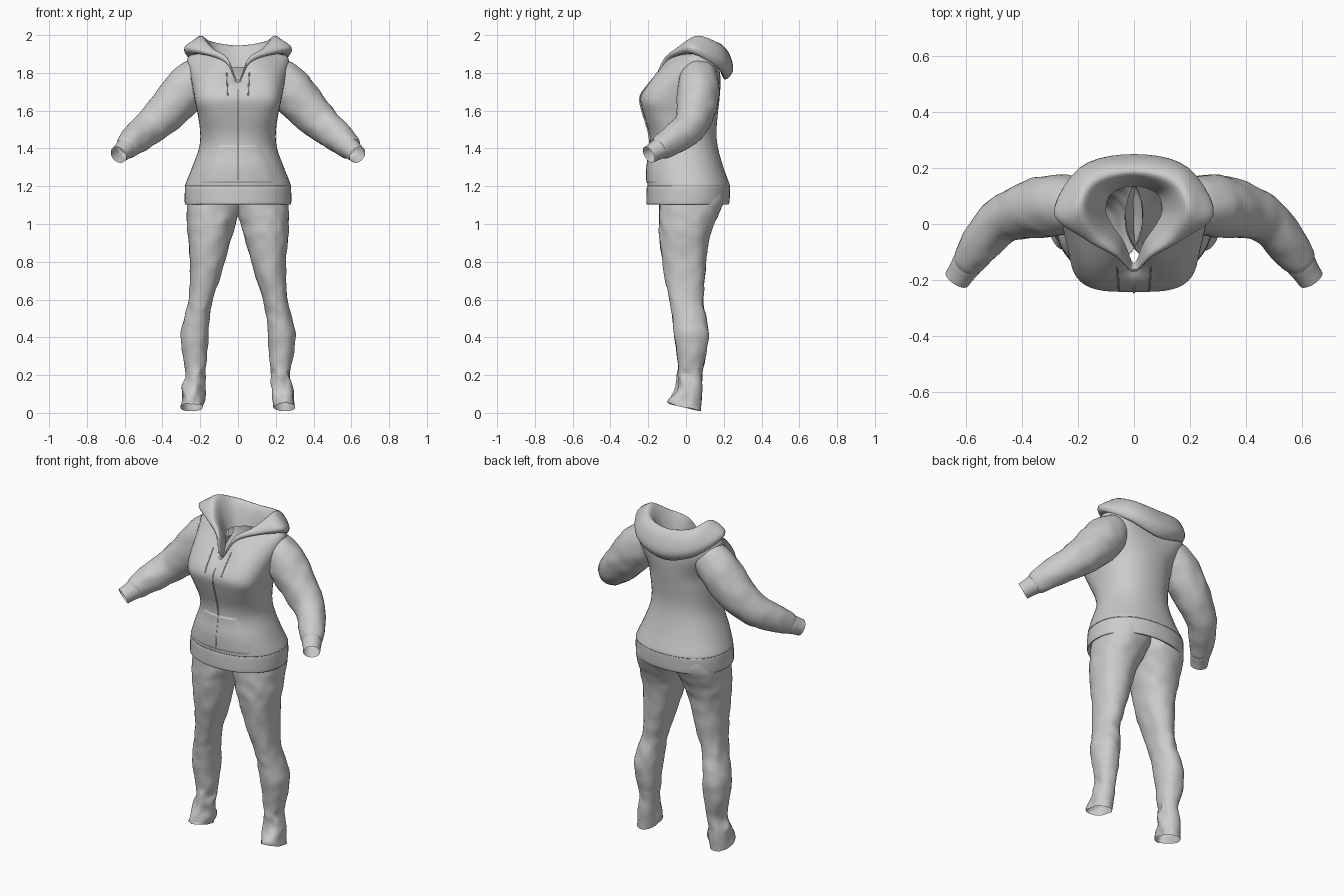
import bpy, math
from mathutils import Vector, noise
from mathutils.bvhtree import BVHTree

cube = bpy.data.objects.get("Cube")
if cube:
    bpy.data.objects.remove(cube)

grey = bpy.data.materials.new("cloth grey")
grey.use_nodes = True
COLOR = (0.6, 0.6, 0.6, 1)
grey.diffuse_color = COLOR
grey.node_tree.nodes["Principled BSDF"].inputs["Base Color"].default_value = COLOR
SEG = 48


def make(name, verts, faces):
    mesh = bpy.data.meshes.new(name)
    mesh.from_pydata([tuple(v) for v in verts], [], faces)
    mesh.materials.append(grey)
    mesh.shade_smooth()
    ob = bpy.data.objects.new(name, mesh)
    bpy.context.collection.objects.link(ob)
    return ob


def spline(a, b, c, d, t):
    return 0.5 * (2 * b + (c - a) * t + (2 * a - 5 * b + 4 * c - d) * t ** 2
                  + (3 * b - a - 3 * c + d) * t ** 3)


def smooth_path(pts, steps):
    """Points along an open smooth curve through pts."""
    p = [pts[0]] + list(pts) + [pts[-1]]
    out = [spline(*p[i:i + 4], k / steps) for i in range(len(pts) - 1) for k in range(steps)]
    return out + [pts[-1]]


def loft(name, rings, steps=4, wrinkle=None):
    columns = [smooth_path(col, steps) for col in zip(*rings)]
    rows, n = len(columns[0]), len(columns)
    verts = [columns[j][i] for i in range(rows) for j in range(n)]
    if wrinkle:
        verts = [v + noise.noise_vector(v * 16) * wrinkle(v) for v in verts]
    faces = [(i * n + j, i * n + (j + 1) % n, (i + 1) * n + (j + 1) % n, (i + 1) * n + j)
             for i in range(rows - 1) for j in range(n)]
    return make(name, verts, faces)


def ring(z, x0, x1, y0, y1, front=2.2, tilt=0.0):
    """Rounded horizontal section from the front centre; front sets how boxy the front is."""
    pts = []
    for k in range(SEG):
        a = 2 * math.pi * k / SEG
        s, c = math.sin(a), -math.cos(a)
        power = front if c < 0 else 2.2
        u = math.copysign(abs(s) ** (2 / power), s)
        v = math.copysign(abs(c) ** (2 / power), c)
        pts.append(Vector(((x0 + x1) / 2 + u * (x1 - x0) / 2,
                           (y0 + y1) / 2 + v * (y1 - y0) / 2, z - tilt * v)))
    return pts


def neck_loop(*half):
    """Symmetric closed loop from points running front centre to back centre."""
    half = [Vector(p) for p in half]
    mirror = lambda p: Vector((-p.x, p.y, p.z))
    p = [mirror(half[1])] + half + [mirror(half[-2])]
    n, m = SEG // 2, len(half) - 1
    side = []
    for k in range(n + 1):
        i = min(int(k * m / n), m - 1)
        side.append(spline(*p[i:i + 4], k * m / n - i))
    return side + [mirror(v) for v in side[-2:0:-1]]


def tube(path, depth=1.0):
    """Oval rings through (x, y, z, radius) stations; depth scales them front to back."""
    centres = [Vector(p[:3]) for p in path]
    rings = []
    for i, c in enumerate(centres):
        d = (centres[min(i + 1, len(path) - 1)] - centres[max(i - 1, 0)]).normalized()
        u = d.cross(Vector((0, 1, 0.4))).normalized()
        w = d.cross(u) * depth
        rings.append([c + path[i][3] * (u * math.cos(a) + w * math.sin(a))
                      for a in (2 * math.pi * k / 32 for k in range(32))])
    return rings


# Hoodie body: bottom ribbed hem, waist, chest, shoulders, neckline
neckline = neck_loop((0, -.165, 1.75), (.06, -.115, 1.85), (.15, -.045, 1.89),
                     (.22, .06, 1.9), (.16, .15, 1.87), (0, .17, 1.84))
shoulders = neck_loop((0, -.2, 1.735), (.15, -.168, 1.775), (.23, -.045, 1.835),
                      (.27, .06, 1.865), (.205, .162, 1.815), (0, .183, 1.77))
body = [ring(1.12, -.26, .26, -.19, .2),
        ring(1.105, -.275, .275, -.205, .22),
        ring(1.115, -.282, .282, -.21, .23),
        ring(1.19, -.281, .281, -.208, .233),
        ring(1.2, -.277, .277, -.204, .23),
        ring(1.212, -.278, .278, -.205, .23),
        ring(1.3, -.243, .243, -.205, .198),
        ring(1.4, -.207, .207, -.19, .17),
        ring(1.48, -.2, .2, -.195, .161, 2.5),
        ring(1.58, -.213, .213, -.225, .168, 3.2),
        ring(1.67, -.232, .232, -.243, .178, 3.6),
        shoulders, neckline]
torso = loft("hoodie_body", body)

# Hood: outer roll, lip, then down the inside of the neck
loft("hood", [
    neckline,
    neck_loop((0, -.17, 1.745), (.06, -.12, 1.855), (.165, -.05, 1.895),
              (.27, .045, 1.9), (.185, .175, 1.82), (0, .205, 1.765)),
    neck_loop((0, -.172, 1.75), (.06, -.12, 1.868), (.175, -.055, 1.91),
              (.285, .04, 1.935), (.19, .205, 1.86), (0, .25, 1.815)),
    neck_loop((0, -.168, 1.755), (.058, -.113, 1.878), (.16, -.052, 1.928),
              (.235, .04, 1.975), (.175, .185, 1.935), (0, .23, 1.9)),
    neck_loop((0, -.163, 1.76), (.053, -.103, 1.875), (.135, -.04, 1.932),
              (.188, .06, 1.995), (.14, .155, 1.965), (0, .19, 1.945)),
    neck_loop((0, -.155, 1.75), (.046, -.085, 1.85), (.115, -.015, 1.9),
              (.145, .06, 1.93), (.11, .13, 1.92), (0, .16, 1.91)),
    neck_loop((0, -.14, 1.73), (.035, -.065, 1.79), (.08, 0, 1.81),
              (.1, .05, 1.82), (.08, .11, 1.82), (0, .135, 1.83))])

# Sleeves, open cuffs and trouser legs on both sides
sleeve = [(.13, .07, 1.83, .06), (.2, .07, 1.79, .1), (.265, .067, 1.725, .117),
          (.33, .06, 1.65, .116), (.41, .042, 1.562, .103), (.485, .003, 1.498, .089),
          (.55, -.073, 1.445, .079), (.585, -.125, 1.41, .067), (.597, -.143, 1.398, .056)]
cuff = [(.585, -.125, 1.41, .05), (.597, -.143, 1.398, .055),
        (.615, -.17, 1.382, .05), (.633, -.197, 1.366, .047)]
leg = [(1.2, -.03, .255, -.14, .2), (1.12, -.03, .267, -.142, .2),
       (1.05, -.004, .27, -.144, .172), (.98, .02, .27, -.143, .142),
       (.9, .042, .262, -.138, .118), (.75, .085, .253, -.118, .103),
       (.6, .132, .262, -.088, .092), (.5, .15, .286, -.073, .108),
       (.4, .157, .303, -.06, .12), (.28, .165, .288, -.046, .1),
       (.2, .175, .277, -.042, .085), (.12, .18, .295, -.06, .083),
       (.03, .187, .303, -.09, .08)]


def cloth(v):
    return 0.018 if .05 < v.z < .22 and v.y < .04 else 0.006


for side, s in (("left", 1), ("right", -1)):
    flip = lambda p: (s * p[0],) + p[1:]
    loft(side + "_sleeve", tube([flip(p) for p in sleeve], .93), wrinkle=lambda v: 0.006)
    loft(side + "_cuff", tube([flip(p) for p in cuff]), 3)
    loft(side + "_trouser_leg",
         [ring(z, s * (x0 if s > 0 else x1), s * (x1 if s > 0 else x0), y0, y1,
               tilt=.02 if z < .1 else 0) for z, x0, x1, y0, y1 in leg], 5, cloth)

# Details laid on the front of the body
surface = BVHTree.FromPolygons([v.co for v in torso.data.vertices],
                               [tuple(p.vertices) for p in torso.data.polygons])


def on_front(x, z, lift):
    hit = surface.ray_cast(Vector((x, -1, z)), Vector((0, 1, 0)))[0]
    return hit - Vector((0, lift, 0))


def patch(name, half_width, z0, z1, lift, rows=24, cols=16):
    verts = []
    for i in range(rows + 1):
        z = z0 + (z1 - z0) * i / rows
        w = half_width(i / rows)
        for j in range(cols + 1):
            edge = i in (0, rows) or j in (0, cols)
            verts.append(on_front(w * (2 * j / cols - 1), z, -.001 if edge else lift))
    n = cols + 1
    return make(name, verts, [(i * n + j, i * n + j + 1, (i + 1) * n + j + 1, (i + 1) * n + j)
                              for i in range(rows) for j in range(cols)])


patch("front_pocket", lambda t: .2 - .09 * max(0, t - .3) / .7, 1.215, 1.42, .005)
patch("zip", lambda t: .004, 1.215, 1.72, .006, cols=4)

for side, s in (("left", 1), ("right", -1)):
    cord = [on_front(s * (.06 - .006 * i / 5), 1.8 - .024 * i, .001) for i in range(6)]
    loft(side + "_drawstring", tube([tuple(p) + (.003,) for p in cord]), 2)
